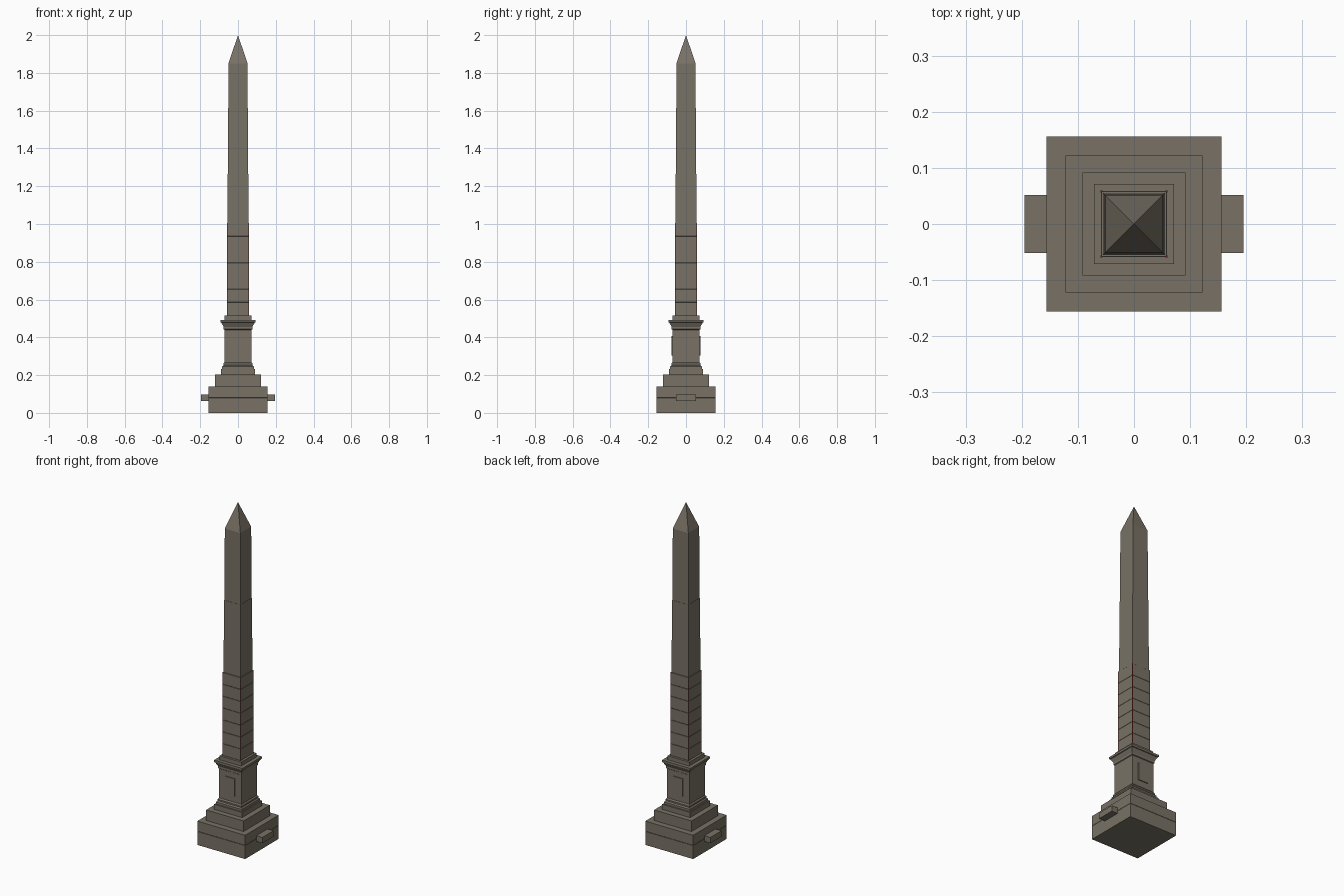
import bpy, bmesh

if "Cube" in bpy.data.objects:
    bpy.data.objects.remove(bpy.data.objects["Cube"])


def material(name, rgb):
    m = bpy.data.materials.new(name)
    m.diffuse_color = (*rgb, 1)
    m.use_nodes = True
    m.node_tree.nodes["Principled BSDF"].inputs["Base Color"].default_value = m.diffuse_color
    return m


STONE = material("grey brown stone", (0.19, 0.167, 0.132))
RED = material("dark red trim", (0.16, 0.02, 0.018))


def finish(name, bm, mat):
    bmesh.ops.recalc_face_normals(bm, faces=bm.faces[:])
    me = bpy.data.meshes.new(name)
    bm.to_mesh(me)
    bm.free()
    me.materials.append(mat)
    ob = bpy.data.objects.new(name, me)
    bpy.context.collection.objects.link(ob)
    return ob


def tower(name, profile, mat=STONE):
    """Square tower from (half width, height) pairs; half width 0 is a point."""
    bm = bmesh.new()
    prev = None
    for r, z in profile:
        if r == 0:
            ring = [bm.verts.new((0, 0, z))]
        else:
            ring = [bm.verts.new((x * r, y * r, z))
                    for x, y in ((-1, -1), (1, -1), (1, 1), (-1, 1))]
        if prev is None:
            bm.faces.new(ring)
        else:
            for i in range(4):
                j = (i + 1) % 4
                if r == 0:
                    bm.faces.new((prev[i], prev[j], ring[0]))
                else:
                    bm.faces.new((prev[i], prev[j], ring[j], ring[i]))
        prev = ring
    if len(prev) == 4:
        bm.faces.new(prev)
    return finish(name, bm, mat)


def box(name, lo, hi, mat=STONE):
    bm = bmesh.new()
    bmesh.ops.create_cube(bm, size=1)
    for v in bm.verts:
        v.co = [(a + b) / 2 + c * (b - a) for a, b, c in zip(lo, hi, v.co)]
    return finish(name, bm, mat)


# Stepped base, with a shallow joint in the lowest block
tower("base_block", [(0.156, 0), (0.156, 0.079), (0.155, 0.08), (0.156, 0.081), (0.156, 0.14)])
tower("middle_step", [(0.122, 0.14), (0.122, 0.202)])
tower("upper_step", [(0.091, 0.202), (0.091, 0.232)])

# Pedestal with foot moulding and flared cornice
tower("pedestal", [(0.084, 0.232), (0.084, 0.245), (0.078, 0.252), (0.078, 0.26),
                   (0.072, 0.268), (0.072, 0.44), (0.076, 0.443), (0.076, 0.455),
                   (0.088, 0.478), (0.092, 0.48), (0.092, 0.492)])
tower("shaft_seat", [(0.071, 0.492), (0.071, 0.515)])

for s, side in ((-1, "front"), (1, "back")):
    # Raised panel on the pedestal
    ys = sorted((s * 0.07, s * 0.077))
    box(side + "_panel", (-0.032, ys[0], 0.305), (0.032, ys[1], 0.408))

for s, side in ((-1, "left"), (1, "right")):
    # Blocks projecting from the base
    xs = sorted((s * 0.15, s * 0.195))
    box(side + "_side_block", (xs[0], -0.052, 0.064), (xs[1], 0.052, 0.098))

# Lower shaft in seven courses with shallow joints
courses = 7
step = (1.005 - 0.515) / courses
profile = []
for i in range(courses):
    z = 0.515 + i * step
    profile += [(0.0575, z), (0.0585, z + 0.001), (0.0585, z + step - 0.001), (0.0575, z + step)]
    if i < courses - 1:
        profile.pop()
tower("lower_shaft", profile)

# Thin red strips on the corners of the lower shaft
for sx in (-1, 1):
    for sy in (-1, 1):
        cx, cy = sx * 0.0578, sy * 0.0578
        box("corner_strip", (cx - 0.0015, cy - 0.0015, 0.515),
            (cx + 0.0015, cy + 0.0015, 1.006), RED)

# Plain shaft and pointed cap
tower("middle_shaft", [(0.0555, 1.0), (0.0535, 1.43)])
tower("upper_shaft", [(0.0525, 1.43), (0.0505, 1.85), (0, 2.0)])
